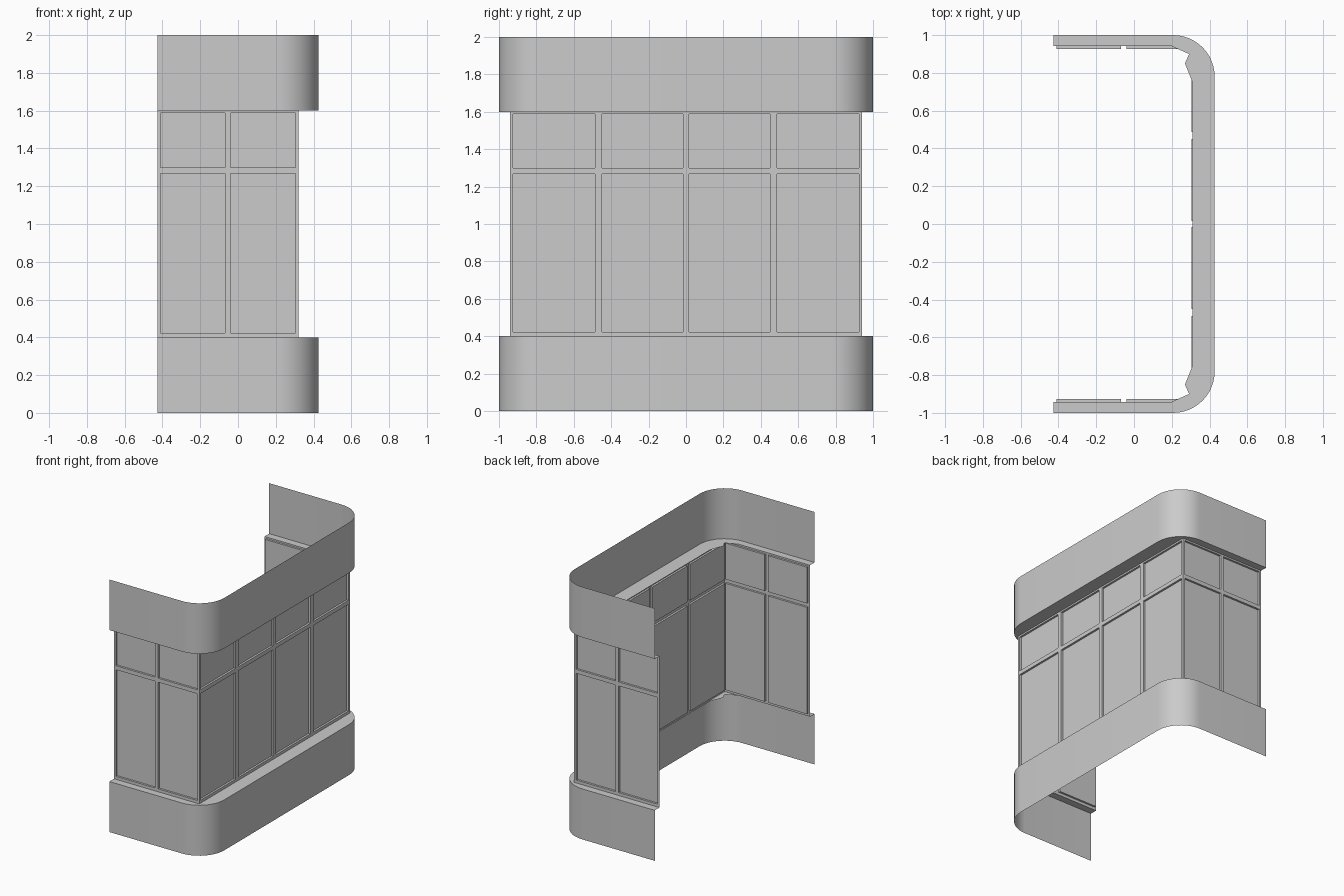
import bpy, bmesh, math

if "Cube" in bpy.data.objects:
    bpy.data.objects.remove(bpy.data.objects["Cube"])

X0, X1 = -0.427, 0.427      # open end and curved front
R = 0.22                    # corner radius
WX, WY = 0.32, 0.942        # recessed window wall planes
DEPTH = 0.016               # pane recess
ZS = [0.4, 0.423, 1.268, 1.3, 1.587, 1.6]


def make(name, faces, smooth=False):
    """Sheet object for the +y half, mirrored to -y."""
    bm = bmesh.new()
    for f in faces:
        bm.faces.new([bm.verts.new(p) for p in f])
    bmesh.ops.remove_doubles(bm, verts=bm.verts, dist=1e-5)
    bmesh.ops.recalc_face_normals(bm, faces=bm.faces)
    me = bpy.data.meshes.new(name)
    bm.to_mesh(me)
    bm.free()
    ob = bpy.data.objects.new(name, me)
    bpy.context.collection.objects.link(ob)
    m = ob.modifiers.new("mirror", 'MIRROR')
    m.use_axis = (False, True, False)
    m.merge_threshold = 0.0005
    if smooth:
        for p in me.polygons:
            p.use_smooth = True
    return ob


# Outer plan curve: open end, rounded corner, middle of the long side
N = 12
outer = [(X0, 1.0)]
for i in range(N + 1):
    a = math.pi / 2 * (1 - i / N)
    outer.append((X1 - R + R * math.cos(a), 1 - R + R * math.sin(a)))
outer.append((X1, 0.0))


def band(name, z0, z1):
    make(name, [[(*a, z0), (*b, z0), (*b, z1), (*a, z1)]
                for a, b in zip(outer, outer[1:])], smooth=True)


# Ledges between the bands and the recessed walls, with the inner corner nib
inner = [(WX - 0.01, 0), (WX - 0.01, 0.75), (0.27, 0.85),
         (0.292, 0.9), (0.22, WY - 0.01), (0.2, WY), (X0, WY)]


def ledge(name, z):
    make(name, [[(x, y, z) for x, y in outer + inner]])


band("lower_band", 0.0, 0.4)
band("upper_band", 1.6, 2.0)
ledge("lower_ledge", 0.4)
ledge("upper_ledge", 1.6)


def window_wall(name, us, place):
    """Grid of frame strips; odd cells are panes set back by DEPTH."""
    faces = []
    for i, (u0, u1) in enumerate(zip(us, us[1:])):
        for j, (z0, z1) in enumerate(zip(ZS, ZS[1:])):
            ring = [(u0, z0), (u1, z0), (u1, z1), (u0, z1)]
            front = [place(u, z, 0) for u, z in ring]
            if i % 2 and j % 2:
                back = [place(u, z, DEPTH) for u, z in ring]
                faces.append(back)
                for k in range(4):
                    n = (k + 1) % 4
                    faces.append([front[k], front[n], back[n], back[k]])
            else:
                faces.append(front)
    make(name, faces)


# Long window wall (half, mirrored) and the two end window walls
window_wall("long_window_wall", [0, 0.016, 0.45, 0.487, 0.924, WY],
            lambda u, z, d: (WX - d, u, z))
window_wall("end_window_walls", [X0, -0.411, -0.069, -0.041, 0.304, WX],
            lambda u, z, d: (u, WY - d, z))
